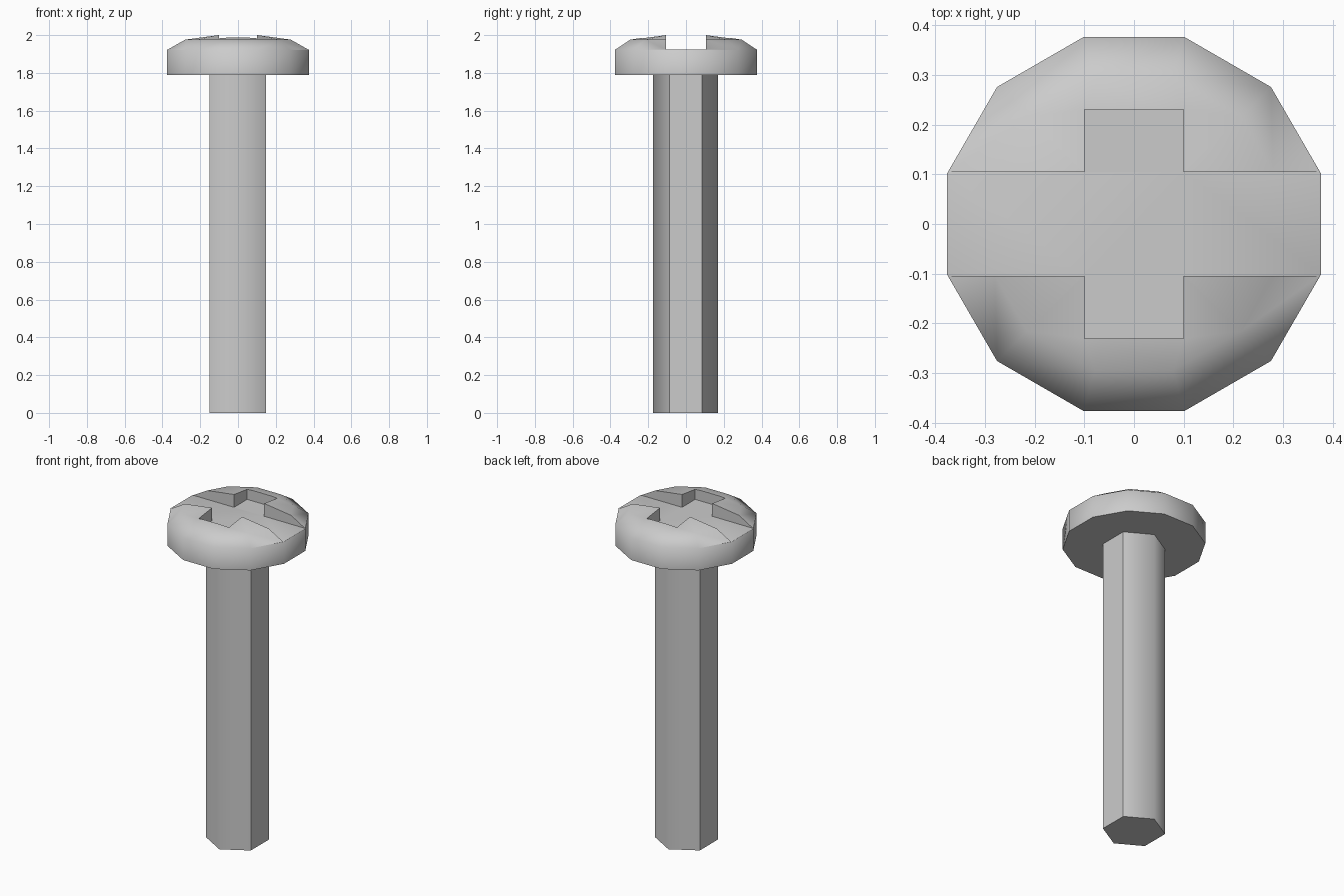
import bpy, bmesh
from math import sin, cos, radians

cube = bpy.data.objects.get("Cube")
if cube:
    bpy.data.objects.remove(cube, do_unlink=True)

steel = bpy.data.materials.new("grey_steel")
steel.use_nodes = True
colour = (0.6, 0.6, 0.6, 1)
steel.diffuse_color = colour
steel.node_tree.nodes["Principled BSDF"].inputs["Base Color"].default_value = colour


def make_object(name, bm):
    bmesh.ops.recalc_face_normals(bm, faces=bm.faces)
    mesh = bpy.data.meshes.new(name)
    bm.to_mesh(mesh)
    bm.free()
    mesh.materials.append(steel)
    obj = bpy.data.objects.new(name, mesh)
    bpy.context.collection.objects.link(obj)
    return obj


def select_only(obj):
    bpy.ops.object.select_all(action='DESELECT')
    obj.select_set(True)
    bpy.context.view_layer.objects.active = obj


def lathe(profile, sides, start, apex=None):
    """Stack rings of (radius, height), closed by a flat base and a cap or apex."""
    bm = bmesh.new()
    angles = [radians(start + 360 * i / sides) for i in range(sides)]
    rings = [[bm.verts.new((r * cos(a), r * sin(a), z)) for a in angles]
             for r, z in profile]
    for low, high in zip(rings, rings[1:]):
        for i in range(sides):
            j = (i + 1) % sides
            bm.faces.new((low[i], low[j], high[j], high[i]))
    bm.faces.new(rings[0])
    if apex is None:
        bm.faces.new(rings[-1])
    else:
        tip = bm.verts.new((0, 0, apex))
        for i in range(sides):
            bm.faces.new((rings[-1][i], rings[-1][(i + 1) % sides], tip))
    return bm


# Twelve-sided domed head
head = make_object("screw_head", lathe(
    [(0.39, 1.79), (0.39, 1.922), (0.305, 1.976)], 12, 15, apex=2.022))

# Cross-shaped cutter: one slot runs right across, the other stops short
bm = bmesh.new()
w, d, long, short, floor = 0.1, 0.105, 0.5, 0.23, 1.923
quarter = [(long, d), (w, d), (w, short)]
outline = (quarter + [(-x, y) for x, y in reversed(quarter)]
           + [(-x, -y) for x, y in quarter]
           + [(x, -y) for x, y in reversed(quarter)])
base = bm.faces.new([bm.verts.new((x, y, floor)) for x, y in outline])
top = bmesh.ops.extrude_face_region(bm, geom=[base])["geom"]
bmesh.ops.translate(bm, vec=(0, 0, 0.3),
                    verts=[v for v in top if isinstance(v, bmesh.types.BMVert)])
cutter = make_object("cross_slot_cutter", bm)

cut = head.modifiers.new("cross_slot", 'BOOLEAN')
cut.operation = 'DIFFERENCE'
cut.solver = 'EXACT'
cut.object = cutter
select_only(head)
bpy.ops.object.modifier_apply(modifier=cut.name)
bpy.data.objects.remove(cutter, do_unlink=True)
bpy.ops.object.shade_smooth_by_angle(angle=radians(65))

# Hexagonal shaft: soft along the front and back ridges, sharp elsewhere
bm = lathe([(0.172, 0), (0.172, 1.8)], 6, 30)
for face in bm.faces:
    face.smooth = True
for edge in bm.edges:
    a, b = edge.verts
    edge.smooth = abs(a.co.x) < 0.01 and abs(b.co.x) < 0.01
shaft = make_object("screw_shaft", bm)
shaft.location = (-0.002, -0.002, 0)
